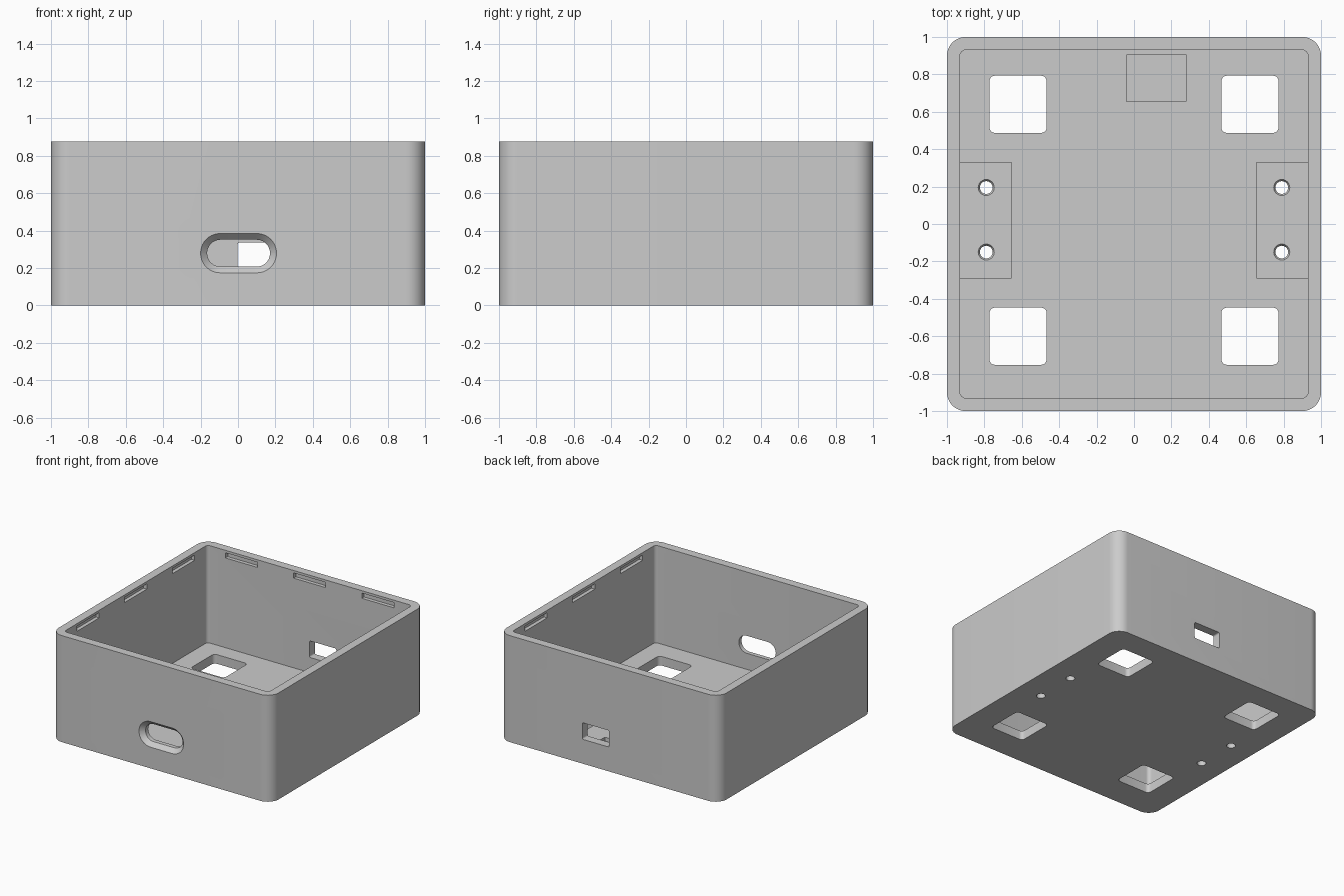
import bpy, bmesh, math
from mathutils import Vector

if "Cube" in bpy.data.objects:
    bpy.data.objects.remove(bpy.data.objects["Cube"])

H, INNER, FLOOR = 0.875, 0.93, 0.075

plastic = bpy.data.materials.new("grey_plastic")
plastic.diffuse_color = (0.6, 0.6, 0.6, 1)
plastic.use_nodes = True
plastic.node_tree.nodes["Principled BSDF"].inputs["Base Color"].default_value = plastic.diffuse_color


def rounded(hw, hh, r, n=8):
    """Rounded rectangle outline, counter-clockwise."""
    pts = []
    for k, (sx, sy) in enumerate([(1, 1), (-1, 1), (-1, -1), (1, -1)]):
        for i in range(n + 1):
            a = math.pi / 2 * (k + i / n)
            pts.append((sx * (hw - r) + r * math.cos(a), sy * (hh - r) + r * math.sin(a)))
    return pts


def loft(name, sections, place):
    """Solid through matching outlines; place maps (u, v, w) to a position."""
    bm = bmesh.new()
    rings = [[bm.verts.new(place(u, v, w)) for u, v in pts] for pts, w in sections]
    n = len(rings[0])
    for a, b in zip(rings, rings[1:]):
        for i in range(n):
            j = (i + 1) % n
            bm.faces.new((a[i], a[j], b[j], b[i]))
    bm.faces.new(rings[0])
    bm.faces.new(rings[-1])
    bmesh.ops.recalc_face_normals(bm, faces=bm.faces)
    me = bpy.data.meshes.new(name)
    bm.to_mesh(me)
    bm.free()
    me.materials.append(plastic)
    ob = bpy.data.objects.new(name, me)
    bpy.context.collection.objects.link(ob)
    return ob


def upright(x, y):
    return lambda u, v, w: Vector((x + u, y + v, w))


def facing_y(x, z):
    return lambda u, v, w: Vector((x + u, w, z + v))


def block(name, x0, x1, y0, y1, z0, z1, r=0.004):
    pts = rounded((x1 - x0) / 2, (y1 - y0) / 2, r, 2)
    return loft(name, [(pts, z0), (pts, z1)], upright((x0 + x1) / 2, (y0 + y1) / 2))


# Outer shell
outline = rounded(1, 1, 0.1, 12)
case = loft("case", [(outline, 0), (outline, H)], upright(0, 0))
cutters = []

# Open cavity
inside = rounded(INNER, INNER, 0.03, 6)
cutters.append(loft("cavity_cutter", [(inside, FLOOR), (inside, H + 0.1)], upright(0, 0)))

# Four square floor openings
square = rounded(0.153, 0.153, 0.03, 5)
for x in (-0.62, 0.62):
    for y in (-0.6, 0.64):
        cutters.append(loft("floor_opening_cutter", [(square, -0.1), (square, 0.2)], upright(x, y)))

# Shallow floor pockets: two at the sides, one at the back
cutters.append(block("left_pocket_cutter", -INNER, -0.655, -0.29, 0.33, 0.045, 0.2))
cutters.append(block("right_pocket_cutter", 0.655, INNER, -0.29, 0.33, 0.045, 0.2))
cutters.append(block("back_pocket_cutter", -0.04, 0.28, 0.655, 0.905, 0.045, 0.2))

# Tapered screw holes in the side pockets
wide, narrow = rounded(0.043, 0.043, 0.0429, 6), rounded(0.034, 0.034, 0.0339, 6)
for x in (-0.79, 0.79):
    for y in (-0.15, 0.195):
        cutters.append(loft("screw_hole_cutter",
                            [(narrow, -0.1), (narrow, 0.03), (wide, 0.045), (wide, 0.1)],
                            upright(x, y)))

# Chamfered oval port in the front wall
big, small = rounded(0.203, 0.105, 0.1045, 10), rounded(0.168, 0.072, 0.0715, 10)
cutters.append(loft("front_port_cutter",
                    [(big, -1.1), (big, -1.0), (small, -0.965), (small, -0.85)],
                    facing_y(0.003, 0.279)))

# Rectangular port in the back wall
port = rounded(0.122, 0.068, 0.012, 4)
cutters.append(loft("back_port_cutter", [(port, 0.85), (port, 1.1)], facing_y(0.12, 0.268)))

# Snap slots near the rim: left, right and back walls
for c in (-0.62, 0, 0.62):
    lo, hi, z0, z1 = c - 0.145, c + 0.145, 0.812, 0.855
    cutters.append(block("left_slot_cutter", -0.96, -0.9, lo, hi, z0, z1))
    cutters.append(block("right_slot_cutter", 0.9, 0.96, lo, hi, z0, z1))
    cutters.append(block("back_slot_cutter", lo, hi, 0.9, 0.96, z0, z1))

# Cut everything out of the shell
for ob in cutters:
    mod = case.modifiers.new(ob.name, 'BOOLEAN')
    mod.operation, mod.solver, mod.object = 'DIFFERENCE', 'EXACT', ob
bpy.context.view_layer.update()
cut = bpy.data.meshes.new_from_object(case.evaluated_get(bpy.context.evaluated_depsgraph_get()))
case.modifiers.clear()
case.data = cut
for ob in cutters:
    bpy.data.objects.remove(ob)

# Smooth the rounded corners, keep edges sharp
bpy.context.view_layer.objects.active = case
case.select_set(True)
bpy.ops.object.shade_smooth_by_angle(angle=math.radians(30))
